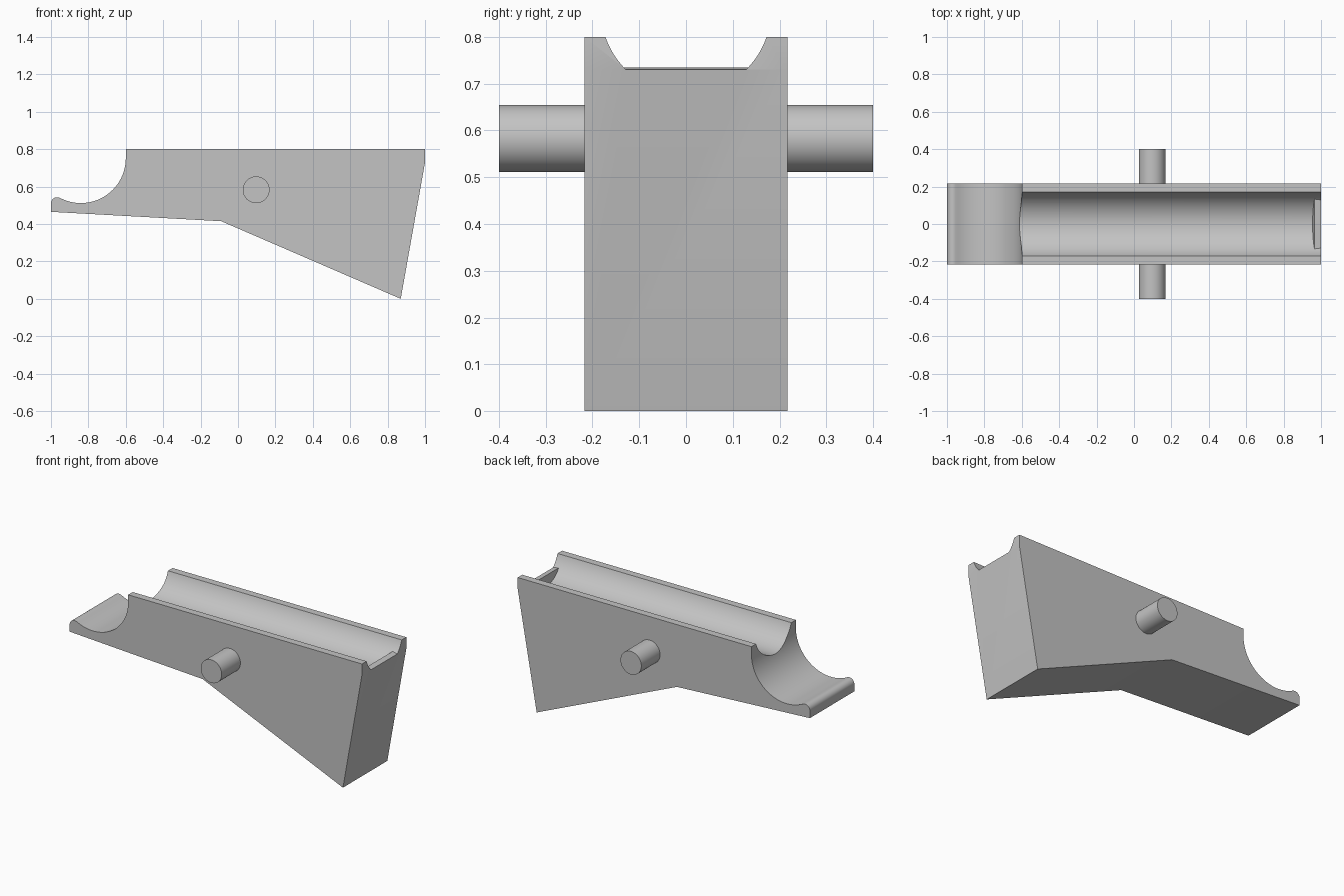
import bpy, bmesh
from math import sin, cos, pi, radians
from mathutils import Matrix

cube = bpy.data.objects.get("Cube")
if cube:
    bpy.data.objects.remove(cube)

grey = bpy.data.materials.new("plain grey")
grey.use_nodes = True
colour = (0.55, 0.55, 0.55, 1)
grey.diffuse_color = colour
grey.node_tree.nodes["Principled BSDF"].inputs["Base Color"].default_value = colour

HALF = 0.217   # half the body thickness


def finish(bm, name):
    bmesh.ops.recalc_face_normals(bm, faces=bm.faces)
    mesh = bpy.data.meshes.new(name)
    bm.to_mesh(mesh)
    bm.free()
    mesh.materials.append(grey)
    obj = bpy.data.objects.new(name, mesh)
    bpy.context.collection.objects.link(obj)
    return obj


def extrude_profile(name, points, half):
    """Side outline in x and z, extruded across y."""
    bm = bmesh.new()
    face = bm.faces.new([bm.verts.new((x, -half, z)) for x, z in points])
    moved = bmesh.ops.extrude_face_region(bm, geom=[face])["geom"]
    verts = [v for v in moved if isinstance(v, bmesh.types.BMVert)]
    bmesh.ops.translate(bm, verts=verts, vec=(0, 2 * half, 0))
    return finish(bm, name)


def cylinder(name, radius, length, centre, axis, sides):
    bm = bmesh.new()
    matrix = Matrix.Translation(centre) @ Matrix.Rotation(pi / 2, 4, axis)
    bmesh.ops.create_cone(bm, cap_ends=True, segments=sides, radius1=radius,
                          radius2=radius, depth=length, matrix=matrix)
    return finish(bm, name)


def subtract(target, cutter):
    mod = target.modifiers.new("cut", "BOOLEAN")
    mod.operation = "DIFFERENCE"
    mod.solver = "EXACT"
    mod.object = cutter
    bpy.context.view_layer.objects.active = target
    bpy.ops.object.modifier_apply(modifier=mod.name)
    bpy.data.objects.remove(cutter)


def arc(cx, cz, r, start, end, steps):
    angles = [radians(start + (end - start) * i / steps) for i in range(steps + 1)]
    return [(cx + r * cos(a), cz + r * sin(a)) for a in angles]


# Body outline with the round scoop and rolled lip at the low end
outline = [(-1, 0.465), (-0.09, 0.415), (0.87, 0), (1, 0.73), (1, 0.8), (-0.6, 0.8)]
outline += arc(-0.84, 0.752, 0.24, 0, -114, 40)
outline += arc(-0.967, 0.51, 0.033, 65, 180, 12)
body = extrude_profile("body", outline, HALF)

# Long round groove, stopped short by a low slanted end wall
groove = cylinder("groove_cutter", 0.182, 1.9, (0.15, 0, 0.859), "Y", 96)
end_wall = extrude_profile("end_wall_cutter",
                           [(0.923, 0.5), (1.2, 0.5), (1.2, 0.70), (1, 0.73), (0.965, 0.735)], 0.3)
subtract(groove, end_wall)
subtract(body, groove)

# Pivot pin passing through both sides
pin = cylinder("pivot_pin", 0.0715, 0.8, (0.097, 0, 0.583), "X", 64)

# Smooth the curved surfaces, keep the edges sharp
for obj in (body, pin):
    bpy.ops.object.select_all(action="DESELECT")
    obj.select_set(True)
    bpy.context.view_layer.objects.active = obj
    bpy.ops.object.shade_smooth_by_angle(angle=radians(30))
